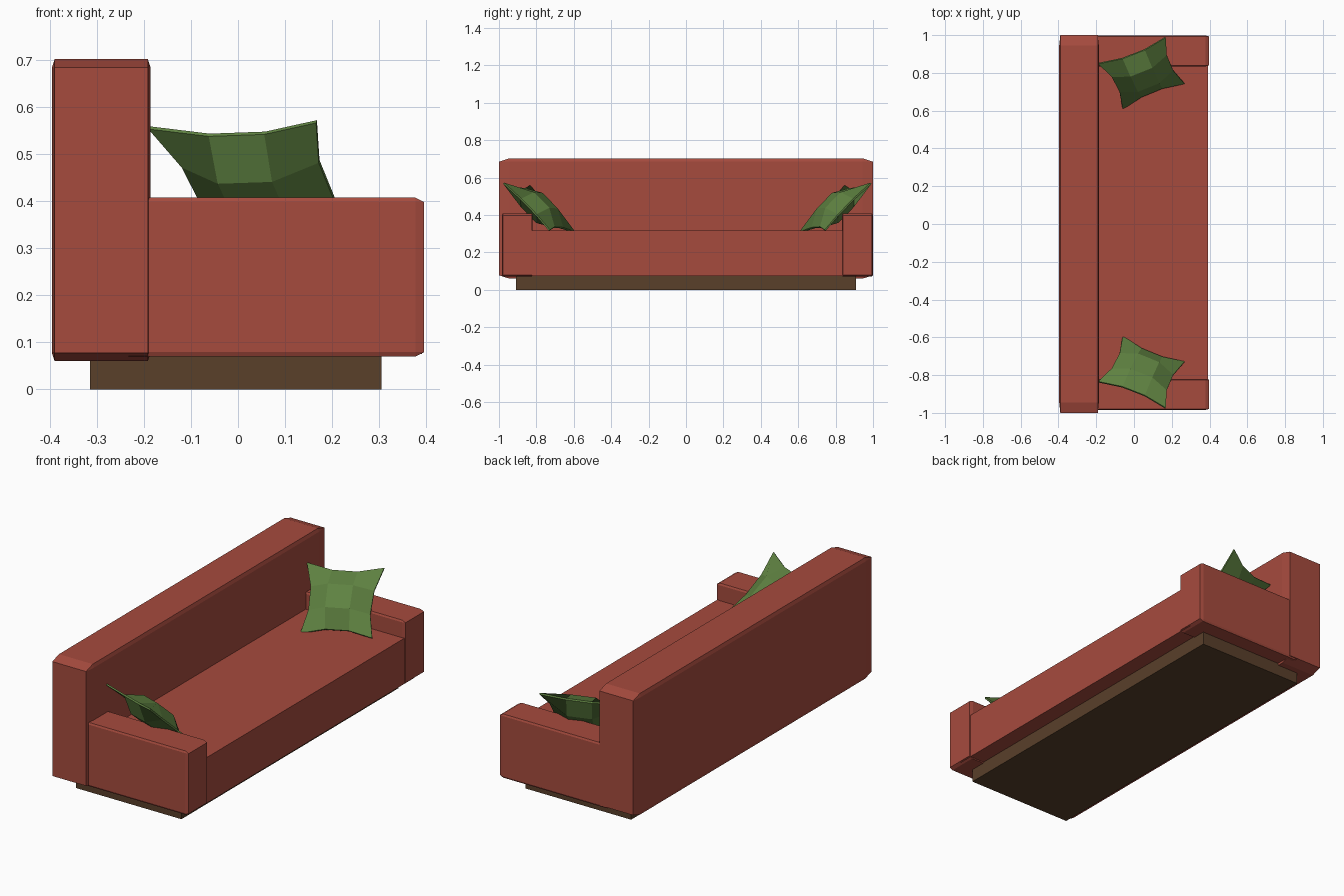
import bpy, bmesh
from mathutils import Vector

if "Cube" in bpy.data.objects:
    bpy.data.objects.remove(bpy.data.objects["Cube"])


def material(name, rgb):
    m = bpy.data.materials.new(name)
    m.diffuse_color = (*rgb, 1)
    m.use_nodes = True
    m.node_tree.nodes["Principled BSDF"].inputs["Base Color"].default_value = m.diffuse_color
    return m


RED = material("red fabric", (0.38, 0.07, 0.048))
GREEN = material("green fabric", (0.114, 0.223, 0.053))
WOOD = material("dark wood", (0.10, 0.05, 0.023))
MID_Y = 0.007  # arms and pillows mirror about this plane


def finish(bm, name, mat):
    bmesh.ops.recalc_face_normals(bm, faces=bm.faces)
    me = bpy.data.meshes.new(name)
    bm.to_mesh(me)
    bm.free()
    me.materials.append(mat)
    ob = bpy.data.objects.new(name, me)
    bpy.context.collection.objects.link(ob)


def box(name, mat, lo, hi, chamfer=0.0):
    """Unit cube, chamfered first and then stretched between two corners."""
    bm = bmesh.new()
    bmesh.ops.create_cube(bm, size=1)
    if chamfer:
        bmesh.ops.bevel(bm, geom=bm.edges[:], offset=chamfer, segments=1,
                        affect='EDGES')
    lo, hi = Vector(lo), Vector(hi)
    for v in bm.verts:
        v.co = (lo + hi) / 2 + v.co * (hi - lo)
    finish(bm, name, mat)


def pillow(name, side):
    """Pinched 3x3 cushion stretched over four leaning corners."""
    a, b = Vector((-0.19, 0.843, 0.557)), Vector((0.167, 0.982, 0.57))
    c, d = Vector((-0.06, 0.602, 0.308)), Vector((0.267, 0.737, 0.318))
    normal = (b - a).cross(c - a).normalized()
    bm = bmesh.new()
    rims = []
    for face_side in (-1, 1):
        grid = bmesh.ops.create_grid(bm, x_segments=3, y_segments=3, size=1)
        for v in grid["verts"]:
            x, y = v.co.x, v.co.y
            on_x, on_y = abs(x) > 0.9, abs(y) > 0.9
            if on_x and not on_y:
                x *= 0.84
            if on_y and not on_x:
                y *= 0.84
            u, w = (x + 1) / 2, (1 - y) / 2
            p = a.lerp(b, u).lerp(c.lerp(d, u), w)
            h = 0.004 if on_x or on_y else 0.055
            v.co = p + normal * h * face_side
        rims += [e for v in grid["verts"] for e in v.link_edges if e.is_boundary]
    bmesh.ops.bridge_loops(bm, edges=list(set(rims)))
    for v in bm.verts:
        v.co.y = MID_Y + side * v.co.y
    finish(bm, name, GREEN)


# Plinth, seat and backrest
box("base", WOOD, (-0.315, -0.91, 0), (0.305, 0.91, 0.09))
box("seat", RED, (-0.23, -0.90, 0.075), (0.392, 0.91, 0.317))
box("backrest", RED, (-0.396, -1, 0.06), (-0.186, 1, 0.703), 0.028)

# Arms and pillows at both ends
for label, s in (("left", -1), ("right", 1)):
    ys = sorted((MID_Y + s * 0.827, MID_Y + s * 0.991))
    box(label + "_arm", RED, (-0.25, ys[0], 0.07), (0.396, ys[1], 0.408), 0.028)
    pillow(label + "_pillow", s)
